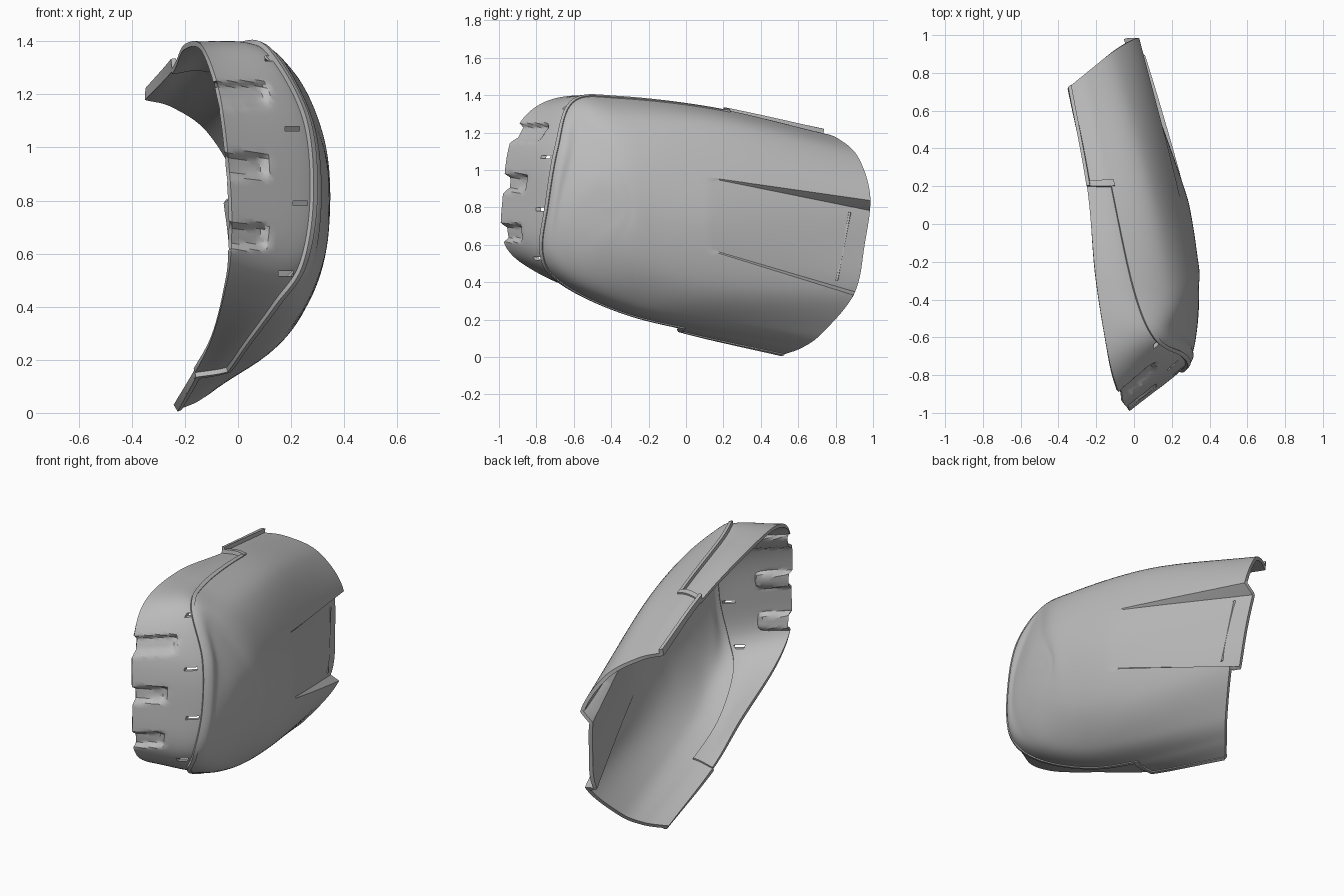
import bpy, bmesh
from mathutils import Vector

if "Cube" in bpy.data.objects:
    bpy.data.objects.remove(bpy.data.objects["Cube"])

grey = bpy.data.materials.new("plain grey")
grey.use_nodes = True
grey.diffuse_color = (0.5, 0.5, 0.5, 1)
grey.node_tree.nodes["Principled BSDF"].inputs["Base Color"].default_value = (0.5, 0.5, 0.5, 1)

# Guide curves, each running from the back top corner round the front to the back bottom
RIM = [(-.35, .72, 1.2), (-.25, .2, 1.31), (-.2, -.3, 1.4), (-.13, -.72, 1.39), (-.06, -.93, 1.2), (-.02, -.99, .85),
       (-.02, -.98, .6), (-.05, -.8, .44), (-.1, -.4, .27), (-.16, -.04, .14), (-.23, .51, .01)]
LIP = [(-.24, .81, 1.17), (-.12, .2, 1.32), (0, -.35, 1.39), (.11, -.61, 1.37), (.25, -.7, 1.12), (.28, -.75, .82),
       (.24, -.78, .56), (.14, -.69, .41), (.03, -.4, .26), (-.04, -.04, .16), (-.14, .62, .05)]
SHOULDER = [(-.1, .92, 1.07), (.08, .22, 1.24), (.2, -.33, 1.28), (.22, -.54, 1.25), (.29, -.6, 1.05), (.315, -.66, .82),
            (.3, -.66, .6), (.25, -.55, .42), (.17, -.3, .29), (.1, .05, .21), (-.05, .73, .13)]
SIDE = [(.02, .985, .86), (.2, .25, 1.0), (.31, -.25, 1.05), (.325, -.42, 1.0), (.335, -.5, .92), (.335, -.55, .8),
        (.335, -.5, .68), (.325, -.42, .58), (.29, -.2, .47), (.22, .2, .38), (.06, .9, .34)]
SPINE = [(.06, .955, .6), (.27, .2, .7), (.34, -.2, .76), (.345, -.3, .78), (.345, -.36, .79), (.345, -.42, .8)]
SPINE += SPINE[-2::-1]
RINGS = [[Vector(p) for p in ring] for ring in (RIM, LIP, SHOULDER, SIDE, SPINE)]
LAST = len(RIM) - 1


def spline(points, t):
    """Point on a smooth curve through the given points."""
    i = min(int(t), len(points) - 2)
    f = t - i
    b, c = points[i], points[i + 1]
    a = points[i - 1] if i else b * 2 - c
    d = points[i + 2] if i + 2 < len(points) else c * 2 - b
    return (b * 2 + (c - a) * f + (a * 2 - b * 5 + c * 4 - d) * f ** 2
            + (b * 3 - a - c * 3 + d) * f ** 3) / 2


def surface(u, t):
    across = [spline(r, u) for r in RINGS] + [spline(RINGS[3], LAST - u)]
    return spline(across, t)


def shell(name, patches, lift, thickness, shape=None):
    """Solid shell from patches (u0, u1, t0, t1) of the hull, lifted along its normals."""
    bm = bmesh.new()
    for u0, u1, t0, t1 in patches:
        nu, nt = max(2, round((u1 - u0) * 20)), max(2, round((t1 - t0) * 10))
        if t1 - t0 == 1:
            nt = 20 if u1 - u0 > 2 else 10
        rows = [[bm.verts.new(surface(u0 + (u1 - u0) * i / nu, t0 + (t1 - t0) * j / nt))
                 for j in range(nt + 1)] for i in range(nu + 1)]
        for i in range(nu):
            for j in range(nt):
                bm.faces.new((rows[i][j], rows[i + 1][j], rows[i + 1][j + 1], rows[i][j + 1]))
    bmesh.ops.remove_doubles(bm, verts=bm.verts, dist=0.0003)
    bm.normal_update()
    if sum(f.normal.x * f.calc_area() for f in bm.faces) < 0:
        bmesh.ops.reverse_faces(bm, faces=bm.faces)
        bm.normal_update()
    for v, n in [(v, v.normal.copy()) for v in bm.verts]:
        v.co += n * lift
    if shape:
        shape(bm)
    mesh = bpy.data.meshes.new(name)
    bm.to_mesh(mesh)
    bm.free()
    mesh.materials.append(grey)
    obj = bpy.data.objects.new(name, mesh)
    bpy.context.collection.objects.link(obj)
    solid = obj.modifiers.new("thickness", "SOLIDIFY")
    solid.thickness, solid.offset = thickness, -1
    return obj


def line(y0, z0, y1, z1):
    return lambda y: z0 + (z1 - z0) * (y - y0) / (y1 - y0)


def press_recess(bm):
    """Tapered recess that deepens toward the back of the side."""
    top, top_in = line(.16, .955, 1, .835), line(.16, .95, 1, .78)
    low, low_in = line(.08, .585, .9, .33), line(.08, .58, .9, .35)
    low_in = line(.08, .59, .9, .35)
    for edge in (top, top_in, low, low_in):
        faces = [f for f in bm.faces if f.calc_center_median().y > .05 and .2 < f.calc_center_median().z < 1.05]
        parts = faces + list({e for f in faces for e in f.edges}) + list({v for f in faces for v in f.verts})
        bmesh.ops.bisect_plane(bm, geom=parts, plane_co=(0, 0, edge(0)),
                               plane_no=(0, edge(0) - edge(1), 1), dist=0.0005)
    for v in bm.verts:
        y, z = v.co.y, v.co.z
        if y > .12 and v.co.x > -.1 and low(y) < z < top(y):
            wall = min((top(y) - z) / (top(y) - top_in(y)), (z - low(y)) / (low_in(y) - low(y)), 1)
            v.co.x -= wall * .085 * (y - .12)


def press_dents(bm):
    """Three finger dents in the front edge."""
    for v in bm.verts:
        if v.co.y < -.7:
            for z in (1.2, .93, .665):
                height = max(0, min(1, (.05 - abs(v.co.z - z)) / .022))
                reach = max(0, min(1, (.12 - v.co.x) / .03))
                v.co.y += .035 * height * reach


# Main outer shell, reaching the inner edge behind the two steps
outer = shell("outer_shell", [(0, LAST, 1, 4), (0, 1, 0, 1), (LAST - 1, LAST, 0, 1)], 0, .022, press_recess)
# Front shell tucked under the outer one
front = shell("front_shell", [(.97, LAST - .97, 0, 1), (.97, LAST - .97, 1, 1.1)], -.012, .02, press_dents)
# Raised trim along the lip, the steps and the back flanges
lip_trim = shell("lip_trim", [(1, LAST - 1, 1, 1.11)], .006, .016)
trims = [shell("top_step_trim", [(.94, 1, 0, 1.1)], .006, .016),
         shell("bottom_step_trim", [(LAST - 1, LAST - .94, 0, 1.1)], .006, .016),
         shell("top_edge_trim", [(0, 1, 0, .16)], .006, .03),
         shell("bottom_edge_trim", [(LAST - 1, LAST, 0, .16)], .006, .03)]

# Slots through the front shell beside the lip
for x, y, z in ((.13, -.69, 1.335), (.205, -.77, 1.07), (.235, -.8, .79), (.18, -.83, .525)):
    bpy.ops.mesh.primitive_cube_add(size=1, location=(x, y, z))
    cutter = bpy.context.object
    cutter.name = "slot_cutter"
    cutter.scale = (.055, .16, .018)
    cutter.hide_render = True
    cut = front.modifiers.new("slot", "BOOLEAN")
    cut.operation, cut.object, cut.solver = "DIFFERENCE", cutter, "EXACT"
    bpy.context.view_layer.objects.active = front
    if "thickness" in front.modifiers:
        bpy.ops.object.modifier_apply(modifier="thickness")
    bpy.ops.object.modifier_apply(modifier="slot")
    bpy.data.objects.remove(cutter)

# Rib standing in the back of the recess
bm = bmesh.new()
ends = [Vector((.055, .875, .775)), Vector((.052, .805, .41))]
mesh = bpy.data.meshes.new("recess_rib")
tree_hits = []
bpy.context.view_layer.update()
for p in ends:
    hit, loc, normal, index = outer.ray_cast(Vector((1, p.y, p.z)), Vector((-1, 0, 0)))
    tree_hits.append(loc.copy() if hit else p)
loops = [[bm.verts.new(p + Vector(o)) for o in ((-.01, -.008, 0), (.008, -.004, 0), (.008, .006, 0), (-.01, .01, 0))]
         for p in tree_hits]
for i in range(4):
    k = (i + 1) % 4
    bm.faces.new((loops[0][i], loops[0][k], loops[1][k], loops[1][i]))
bm.faces.new(loops[0])
bm.faces.new(loops[1])
bmesh.ops.recalc_face_normals(bm, faces=bm.faces)
bm.to_mesh(mesh)
bm.free()
mesh.materials.append(grey)
bpy.context.collection.objects.link(bpy.data.objects.new("recess_rib", mesh))

# Smooth shading with crisp edges
bpy.ops.object.select_all(action="DESELECT")
for obj in [outer, front, lip_trim] + trims:
    bpy.context.view_layer.objects.active = obj
    obj.select_set(True)
    if "thickness" in obj.modifiers:
        bpy.ops.object.modifier_apply(modifier="thickness")
bpy.ops.object.shade_smooth_by_angle(angle=0.5)
